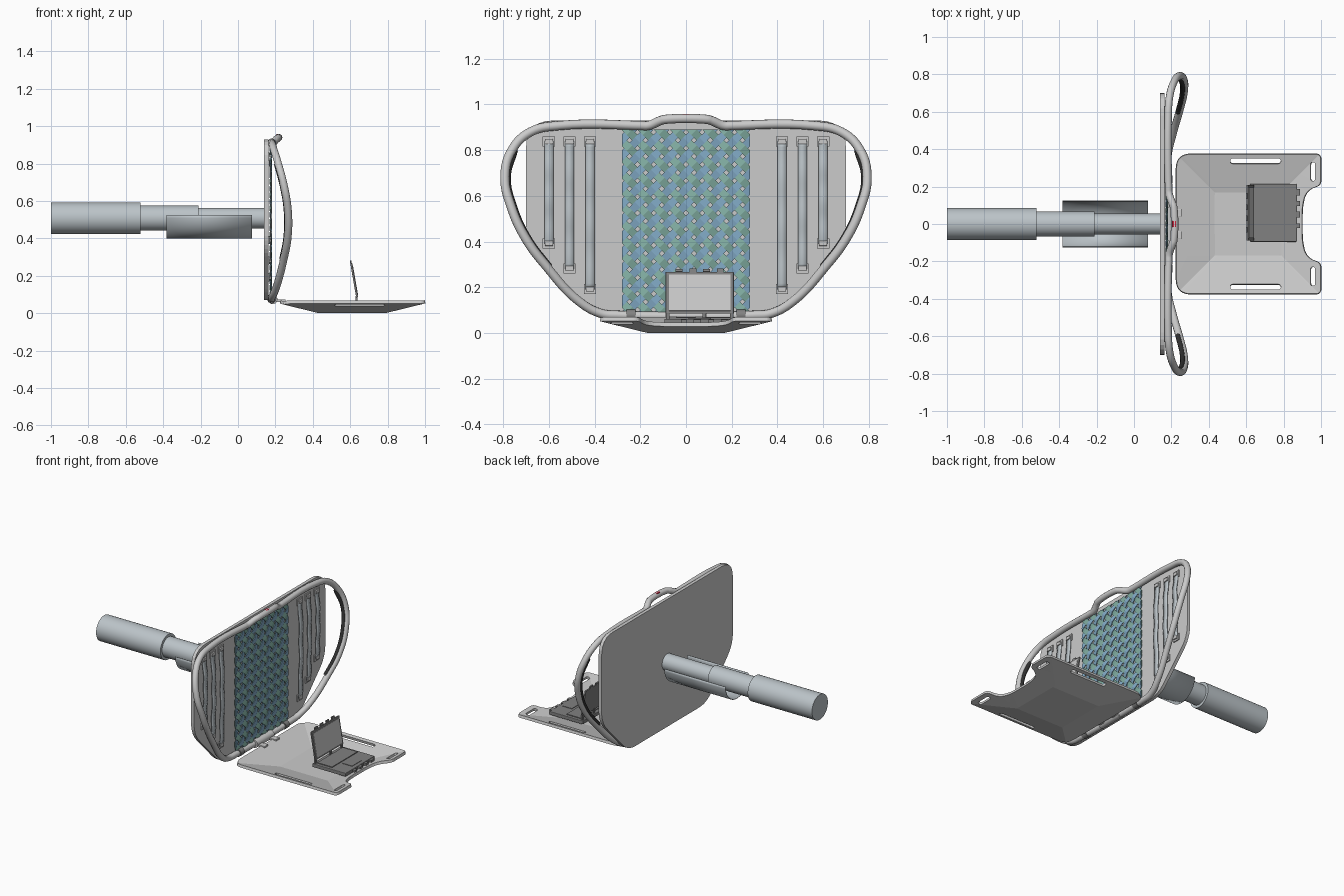
import bpy, bmesh, math
from mathutils import Vector, Matrix

if "Cube" in bpy.data.objects:
    bpy.data.objects.remove(bpy.data.objects["Cube"])


def material(name, c):
    m = bpy.data.materials.new(name)
    m.diffuse_color = (*c, 1)
    m.use_nodes = True
    m.node_tree.nodes["Principled BSDF"].inputs["Base Color"].default_value = m.diffuse_color
    return m


BLUE = material("blue_weave", (0.22, 0.40, 0.56))
GREEN = material("green_weave", (0.22, 0.42, 0.36))
RED = material("red_button", (0.6, 0.02, 0.05))
BLACK = material("black_rubber", (0.03, 0.03, 0.03))
STEEL = material("steel", (0.50, 0.55, 0.58))
DARK = material("dark_plastic", (0.22, 0.22, 0.22))


def finish(name, bm, mat=None, thick=0):
    bmesh.ops.recalc_face_normals(bm, faces=bm.faces)
    me = bpy.data.meshes.new(name)
    bm.to_mesh(me)
    bm.free()
    ob = bpy.data.objects.new(name, me)
    bpy.context.collection.objects.link(ob)
    if mat:
        me.materials.append(mat)
    if thick:
        s = ob.modifiers.new("thickness", 'SOLIDIFY')
        s.thickness, s.offset = thick, 0
    return ob


def smooth(ob):
    bpy.ops.object.select_all(action='DESELECT')
    ob.select_set(True)
    bpy.context.view_layer.objects.active = ob
    bpy.ops.object.shade_smooth_by_angle(angle=math.radians(40))


def box(name, loc, size, mat=None, bevel=0, tilt=0):
    bm = bmesh.new()
    bmesh.ops.create_cube(bm, size=1, matrix=Matrix.Translation(loc)
                          @ Matrix.Rotation(tilt, 4, 'Y') @ Matrix.Diagonal((*size, 1)))
    if bevel:
        bmesh.ops.bevel(bm, geom=bm.edges[:], offset=bevel, segments=2, affect='EDGES', profile=0.5)
    return finish(name, bm, mat)


def cylinder(name, loc, r, length, axis, mat=None):
    rot = Matrix.Rotation(math.pi / 2, 4, 'Y' if axis == 'X' else 'X')
    bm = bmesh.new()
    bmesh.ops.create_cone(bm, cap_ends=True, segments=48, radius1=r, radius2=r, depth=length,
                          matrix=Matrix.Translation(loc) @ rot)
    ob = finish(name, bm, mat)
    smooth(ob)
    return ob


def rounded(pts, n=6):
    """Round the corners (u, v, radius) of a polygon."""
    out = []
    for i, (u, v, r) in enumerate(pts):
        p = Vector((u, v))
        a = p + (Vector(pts[i - 1][:2]) - p).normalized() * r
        b = p + (Vector(pts[(i + 1) % len(pts)][:2]) - p).normalized() * r
        for k in range(n + 1):
            t = k / n
            out.append(a * (1 - t) ** 2 + p * 2 * t * (1 - t) + b * t * t)
    return out


def slot(cx, cy, lx, ly):
    r = min(lx, ly) * 0.48
    return rounded([(cx + a * lx / 2, cy + b * ly / 2, r) for a, b in ((-1, -1), (1, -1), (1, 1), (-1, 1))], 4)


def filled(loops, place):
    bm = bmesh.new()
    for loop in loops:
        vs = [bm.verts.new((p.x, p.y, 0)) for p in loop]
        for i in range(len(vs)):
            bm.edges.new((vs[i - 1], vs[i]))
    bmesh.ops.triangle_fill(bm, use_beauty=True, edges=bm.edges[:], normal=(0, 0, 1))
    return bm


def tube(name, pts, r, closed, mat=None):
    cu = bpy.data.curves.new(name, 'CURVE')
    cu.dimensions, cu.bevel_depth, cu.bevel_resolution = '3D', r, 4
    cu.use_fill_caps, cu.resolution_u = True, 8
    sp = cu.splines.new('BEZIER')
    sp.bezier_points.add(len(pts) - 1)
    for bp, p in zip(sp.bezier_points, pts):
        bp.co = p
        bp.handle_left_type = bp.handle_right_type = 'AUTO'
    sp.use_cyclic_u = closed
    ob = bpy.data.objects.new(name, cu)
    bpy.context.collection.objects.link(ob)
    if mat:
        cu.materials.append(mat)
    bpy.ops.object.select_all(action='DESELECT')
    ob.select_set(True)
    bpy.context.view_layer.objects.active = ob
    bpy.ops.object.convert(target='MESH')
    smooth(bpy.context.object)


def ribbon(bm, pts, side):
    rows = [(bm.verts.new(p - side), bm.verts.new(p + side)) for p in pts]
    for a, b in zip(rows, rows[1:]):
        bm.faces.new((a[0], a[1], b[1], b[0]))


# Support pole, stepped in three sections, with an open trough below
for name, x0, x1, r in (("pole_outer", -1, -0.52, 0.085), ("pole_middle", -0.52, -0.21, 0.067),
                        ("pole_inner", -0.21, 0.145, 0.055)):
    cylinder(name, ((x0 + x1) / 2, 0, 0.508), r, x1 - x0, 'X', STEEL)
bm = bmesh.new()
arc = [Vector((-0.153, -0.123 * math.cos(a), 0.525 - 0.123 * math.sin(a)))
       for a in (math.pi * k / 24 for k in range(25))]
ribbon(bm, arc, Vector((0.228, 0, 0)))
smooth(finish("pole_trough", bm, STEEL, 0.004))

# Back plate
half = [(0.70, 0.93, 0.12), (0.70, 0.36, 0.08), (0.42, 0.07, 0.08)]
outline = half + [(-y, z, r) for y, z, r in reversed(half)]
bm = filled([rounded(outline)], None)
for v in bm.verts:
    v.co = (0.151, v.co.x, v.co.y)
finish("back_plate", bm, None, 0.022)

# Bowed frame tube with raised carry handle on top
right = [(0.212, 0.09, 0.935), (0.205, 0.11, 0.93), (0.187, 0.165, 0.908), (0.185, 0.20, 0.908),
         (0.182, 0.55, 0.908), (0.19, 0.68, 0.88), (0.215, 0.762, 0.80), (0.247, 0.793, 0.68),
         (0.268, 0.765, 0.55), (0.267, 0.70, 0.41), (0.245, 0.61, 0.29), (0.205, 0.47, 0.14),
         (0.182, 0.37, 0.085), (0.18, 0.30, 0.078)]
tube("frame_tube", right + [(x, -y, z) for x, y, z in reversed(right)], 0.02, True)
for s in (-1, 1):
    tube("side_grip", [(x - 0.01, s * (y - 0.013), z) for x, y, z in right[6:11]], 0.014, False, BLACK)
box("release_button", (0.215, 0, 0.95), (0.022, 0.035, 0.016), RED, 0.003)

# Woven centre panel, two sets of diagonal bands passing over and under
S, N = 0.05, 11
for name, d, mat in (("weave_rising", 1, BLUE), ("weave_falling", -1, GREEN)):
    bm = bmesh.new()
    along = Vector((0, d, 1)).normalized()
    across = Vector((0, -d, 1)).normalized()
    for i in range(-N, N + 1):
        pts = [Vector((0.176 + d * 0.005 * (-1) ** (i + k), 0, 0.49)) + along * k * S + across * i * S
               for k in range(-N, N + 1)]
        ribbon(bm, pts, across * 0.017)
    for co, no in (((0, 0.28, 0), (0, 1, 0)), ((0, -0.28, 0), (0, -1, 0)),
                   ((0, 0, 0.89), (0, 0, 1)), ((0, 0, 0.09), (0, 0, -1))):
        bmesh.ops.bisect_plane(bm, geom=bm.verts[:] + bm.edges[:] + bm.faces[:], plane_co=co,
                               plane_no=no, clear_outer=True)
    finish(name, bm, mat, 0.004)

# Straps with end brackets, three each side
for s in (-1, 1):
    for y, z0 in ((0.60, 0.37), (0.51, 0.26), (0.42, 0.17)):
        z1, n = 0.86, 24
        bm = bmesh.new()
        ribbon(bm, [Vector((0.170 + 0.008 * math.sin(math.pi * k / n) + 0.003 * math.sin(6 * math.pi * k / n),
                            s * y, z0 + 0.02 + (z1 - z0 - 0.04) * k / n)) for k in range(n + 1)],
               Vector((0, 0.02, 0)))
        smooth(finish("strap", bm, STEEL, 0.004))
        for z in (z0 + 0.022, z1 - 0.022):
            box("strap_base", (0.165, s * y, z), (0.008, 0.054, 0.044))
            box("strap_buckle", (0.172, s * y, z), (0.012, 0.036, 0.022), None, 0.003)

# Dished tray: outline with slots, creased where the slopes meet the floor
half = [(0.225, 0.375, 0.08), (1.0, 0.375, 0.03), (1.0, 0.205, 0.03), (0.925, 0.185, 0.05), (0.90, 0.10, 0.05)]
outline = half + [(x, -y, r) for x, y, r in reversed(half)]
holes = [slot(0.65, s * 0.338, 0.27, 0.028) for s in (-1, 1)] + [slot(0.958, s * 0.28, 0.025, 0.10) for s in (-1, 1)]
bm = filled([rounded(outline)] + holes, None)
cuts = [((0.43, 0, 0), (1, 0, 0)), ((0.79, 0, 0), (1, 0, 0))]
for s in (-1, 1):
    cuts += [((0, s * 0.17, 0), (0, 1, 0)), ((0.43, s * 0.17, 0), (1, s, 0)), ((0.79, s * 0.17, 0), (1, -s, 0))]
for co, no in cuts:
    bmesh.ops.bisect_plane(bm, geom=bm.verts[:] + bm.edges[:] + bm.faces[:], plane_co=co, plane_no=no)
for v in bm.verts:
    v.co.z = 0.010 + 0.245 * max(0, 0.43 - v.co.x, v.co.x - 0.79, abs(v.co.y) - 0.17)
finish("tray", bm, None, 0.018)

# Hinge joining tray to frame
cylinder("hinge_barrel", (0.185, 0, 0.075), 0.026, 0.18, 'Y')
for s in (-1, 1):
    box("hinge_arm", (0.225, s * 0.06, 0.066), (0.06, 0.04, 0.014), None, 0.003)
    cylinder("frame_clamp", (0.18, s * 0.24, 0.078), 0.025, 0.04, 'Y', DARK)

# Open portable computer standing in the tray
box("computer_base", (0.745, 0.06, 0.05), (0.25, 0.31, 0.024), DARK, 0.004)
box("keyboard_deck", (0.70, 0.06, 0.064), (0.11, 0.27, 0.006), DARK)
box("touch_pad", (0.81, 0.06, 0.063), (0.07, 0.10, 0.004), DARK)
box("screen_lid", (0.621, 0.06, 0.176), (0.010, 0.298, 0.185), DARK, 0.002, -0.17)
box("screen_face", (0.627, 0.06, 0.176), (0.003, 0.27, 0.16), None, 0, -0.17)
for y in (-0.08, 0.08, 0.2):
    box("screen_hinge", (0.634, y, 0.076), (0.012, 0.016, 0.034), DARK)
for k, y in enumerate((-0.03, 0.03, 0.09, 0.15)):
    box("lid_latch", (0.603, y, 0.274), (0.008, 0.03, 0.012 + 0.004 * (k % 2)), DARK, 0, -0.17)
    box("front_connector", (0.878, y + 0.02, 0.052), (0.02, 0.025 + 0.008 * (k % 2), 0.014), DARK)
